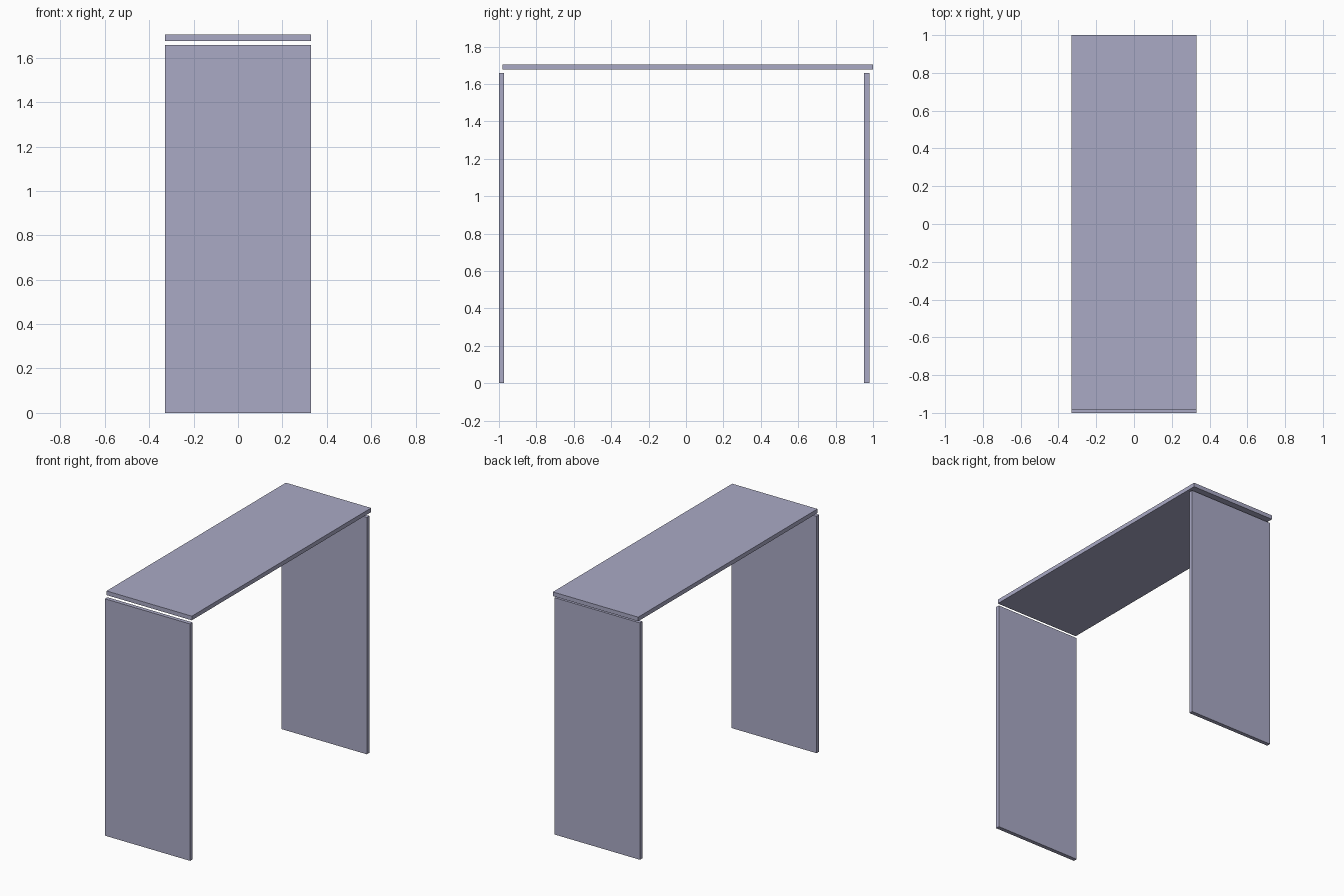
import bpy

cube = bpy.data.objects.get("Cube")
if cube:
    bpy.data.objects.remove(cube, do_unlink=True)

# Single lavender grey finish
finish = bpy.data.materials.new("lavender_grey")
finish.use_nodes = True
colour = (0.40, 0.40, 0.56, 1)
finish.diffuse_color = colour
finish.node_tree.nodes["Principled BSDF"].inputs["Base Color"].default_value = colour

WIDTH = 0.66


def board(name, y_range, z_range):
    """Flat rectangular board spanning the full width."""
    (y0, y1), (z0, z1) = y_range, z_range
    bpy.ops.mesh.primitive_cube_add(size=1, location=(0, (y0 + y1) / 2, (z0 + z1) / 2))
    obj = bpy.context.object
    obj.name = obj.data.name = name
    obj.scale = (WIDTH, y1 - y0, z1 - z0)
    bpy.ops.object.transform_apply(location=False, rotation=False, scale=True)
    obj.data.materials.append(finish)
    return obj


# Two upright panels, with the top floating just above and shifted back
board("front_panel", (-1.0, -0.972), (0, 1.657))
board("back_panel", (0.952, 0.98), (0, 1.657))
board("table_top", (-0.982, 1.0), (1.676, 1.705))
